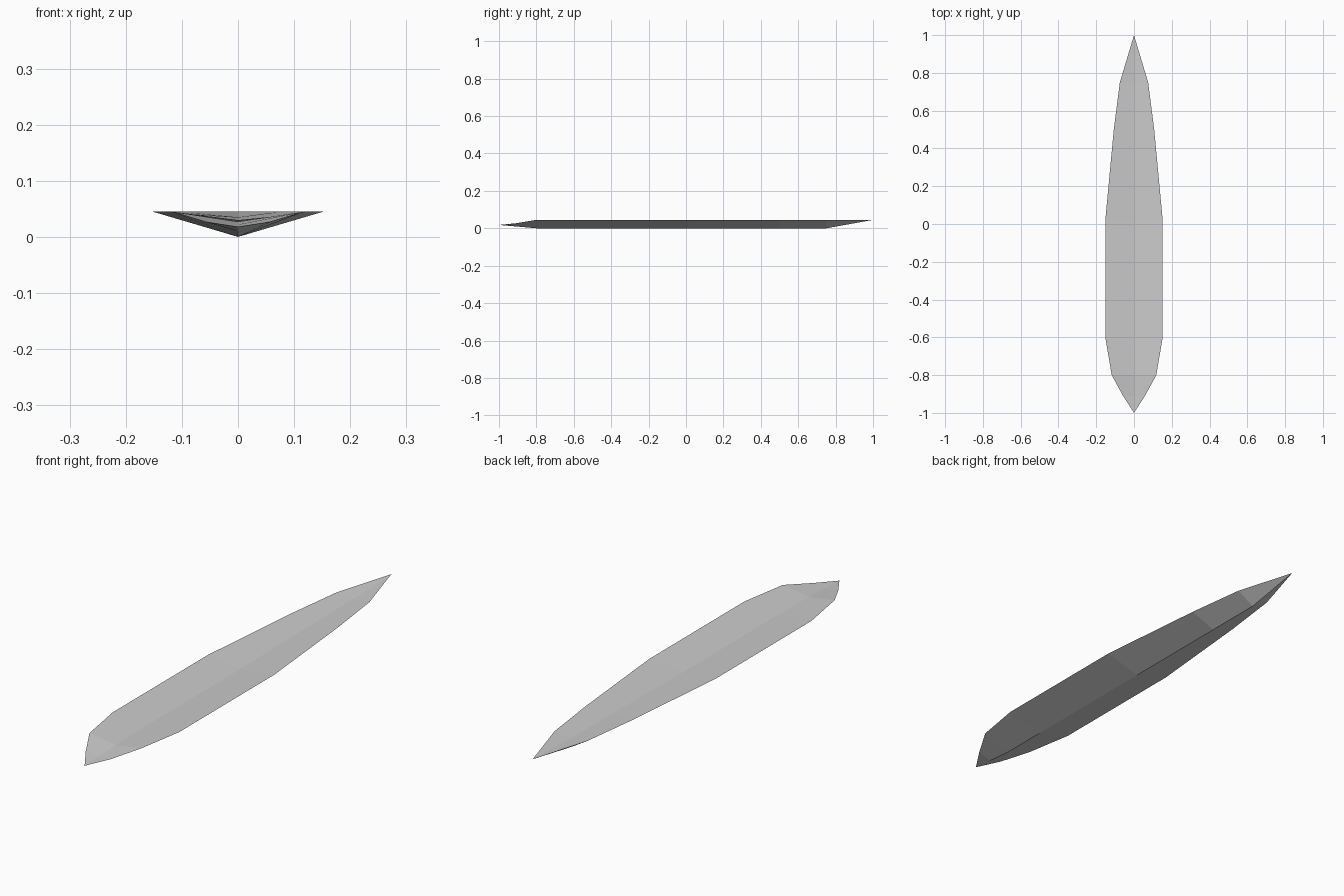
import bpy
import bmesh

cube = bpy.data.objects.get("Cube")
if cube:
    bpy.data.objects.remove(cube, do_unlink=True)

# Single flat colour
grey = bpy.data.materials.new("light grey")
grey.use_nodes = True
grey_colour = (0.6, 0.6, 0.6, 1)
grey.diffuse_color = grey_colour
grey.node_tree.nodes["Principled BSDF"].inputs["Base Color"].default_value = grey_colour

# Stations along the hull: y, half width, rim z, trough z, keel z
FRONT_TIP = (0, -1, 0.018)
BACK_TIP = (0, 1, 0.045)
STATIONS = [
    (-0.91, 0.058, 0.027, 0.022, 0.010),
    (-0.80, 0.118, 0.045, 0.027, 0.0),
    (-0.60, 0.152, 0.045, 0.030, 0.0),
    (0.02, 0.152, 0.045, 0.030, 0.0),
    (0.50, 0.107, 0.045, 0.035, 0.0),
    (0.75, 0.075, 0.045, 0.037, 0.0),
]

bm = bmesh.new()
front = bm.verts.new(FRONT_TIP)
back = bm.verts.new(BACK_TIP)

# Each ring runs rim, trough, rim, keel
rings = [[bm.verts.new(p) for p in
          ((-w, y, rim), (0, y, trough), (w, y, rim), (0, y, keel))]
         for y, w, rim, trough, keel in STATIONS]

# Bridge neighbouring rings, then close both pointed ends
for i in range(4):
    j = (i + 1) % 4
    for a, b in zip(rings, rings[1:]):
        bm.faces.new((a[i], a[j], b[j], b[i]))
    bm.faces.new((front, rings[0][j], rings[0][i]))
    bm.faces.new((back, rings[-1][i], rings[-1][j]))

bmesh.ops.recalc_face_normals(bm, faces=bm.faces)
mesh = bpy.data.meshes.new("blade_hull")
bm.to_mesh(mesh)
bm.free()
mesh.materials.append(grey)
hull = bpy.data.objects.new("blade_hull", mesh)
bpy.context.collection.objects.link(hull)
